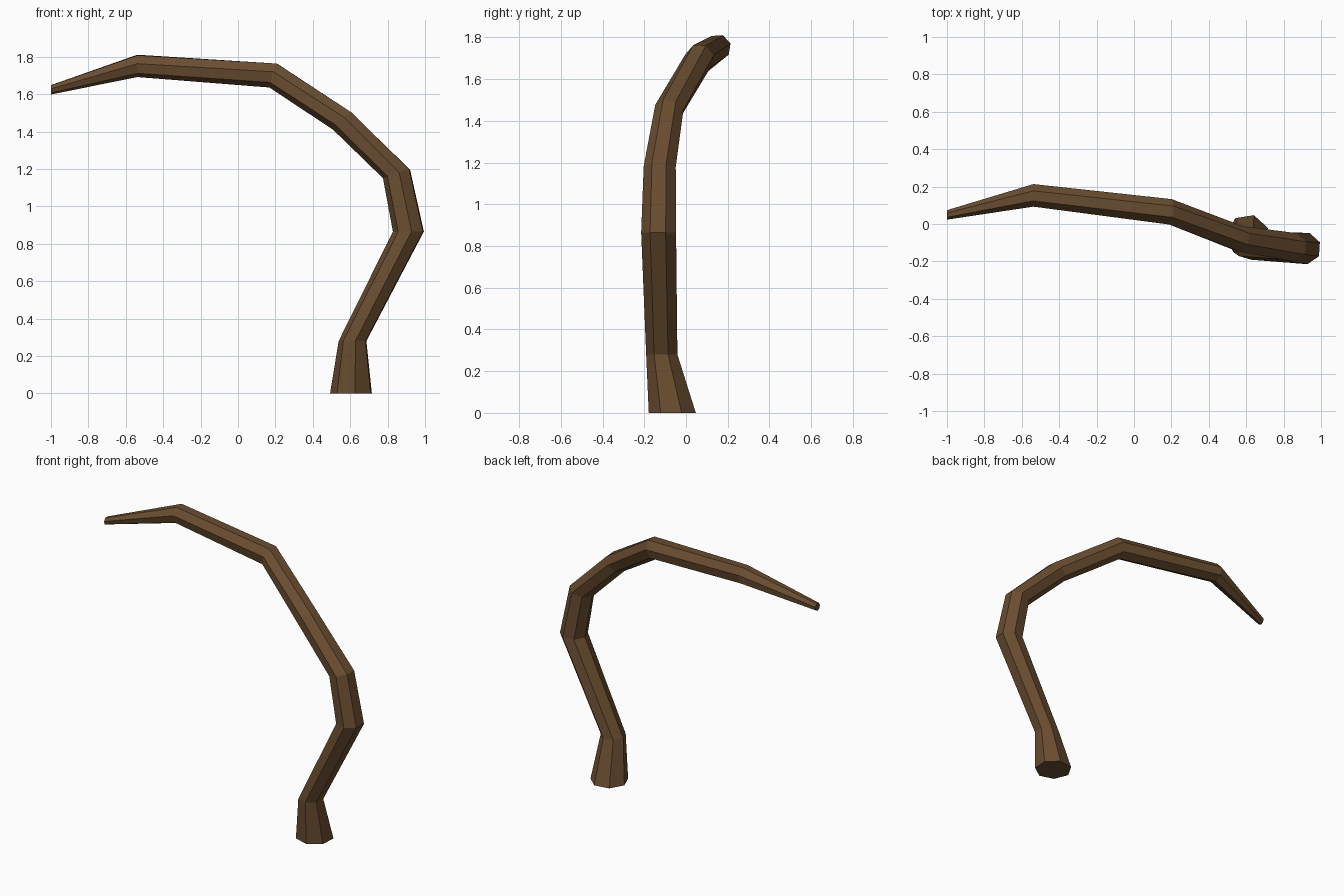
import bpy, bmesh, math
from mathutils import Vector

if "Cube" in bpy.data.objects:
    bpy.data.objects.remove(bpy.data.objects["Cube"])

SIDES = 7
PHASE = math.radians(22)
UP = Vector((0, 0, 1))

# centre, radius and facing direction of each ring, from root to tip
RINGS = [
    ((0.608, -0.064, 0.00), 0.116, (0, 0, 1)),
    ((0.615, -0.115, 0.28), 0.077, (0, 0, 1)),
    ((0.914, -0.130, 0.865), 0.086, (0, 0, 1)),
    ((0.850, -0.125, 1.175), 0.079, (-0.31, 0.04, 0.95)),
    ((0.563, -0.080, 1.455), 0.071, (-0.64, 0.20, 0.74)),
    ((0.190, 0.065, 1.702), 0.070, (-0.95, 0.10, 0.30)),
    ((-0.538, 0.154, 1.753), 0.062, (-1, 0, 0)),
    ((-1.000, 0.049, 1.624), 0.026, (-1, 0, 0)),
]

bark = bpy.data.materials.new("bark_brown")
bark.diffuse_color = (0.145, 0.075, 0.030, 1)
bark.use_nodes = True
bark.node_tree.nodes["Principled BSDF"].inputs["Base Color"].default_value = bark.diffuse_color

# branch: seven-sided rings skinned together, capped at both ends
bm = bmesh.new()
loops = []
for centre, radius, facing in RINGS:
    turn = UP.rotation_difference(Vector(facing).normalized())
    loop = []
    for i in range(SIDES):
        a = PHASE + i * math.tau / SIDES
        p = turn @ Vector((math.cos(a), math.sin(a), 0)) * radius
        loop.append(bm.verts.new(Vector(centre) + p))
    loops.append(loop)
for low, high in zip(loops, loops[1:]):
    for i in range(SIDES):
        j = (i + 1) % SIDES
        bm.faces.new((low[i], low[j], high[j], high[i]))
bm.faces.new(loops[0][::-1])
bm.faces.new(loops[-1])
bmesh.ops.recalc_face_normals(bm, faces=bm.faces)

mesh = bpy.data.meshes.new("curved_branch")
bm.to_mesh(mesh)
bm.free()
mesh.materials.append(bark)
branch = bpy.data.objects.new("curved_branch", mesh)
bpy.context.collection.objects.link(branch)
